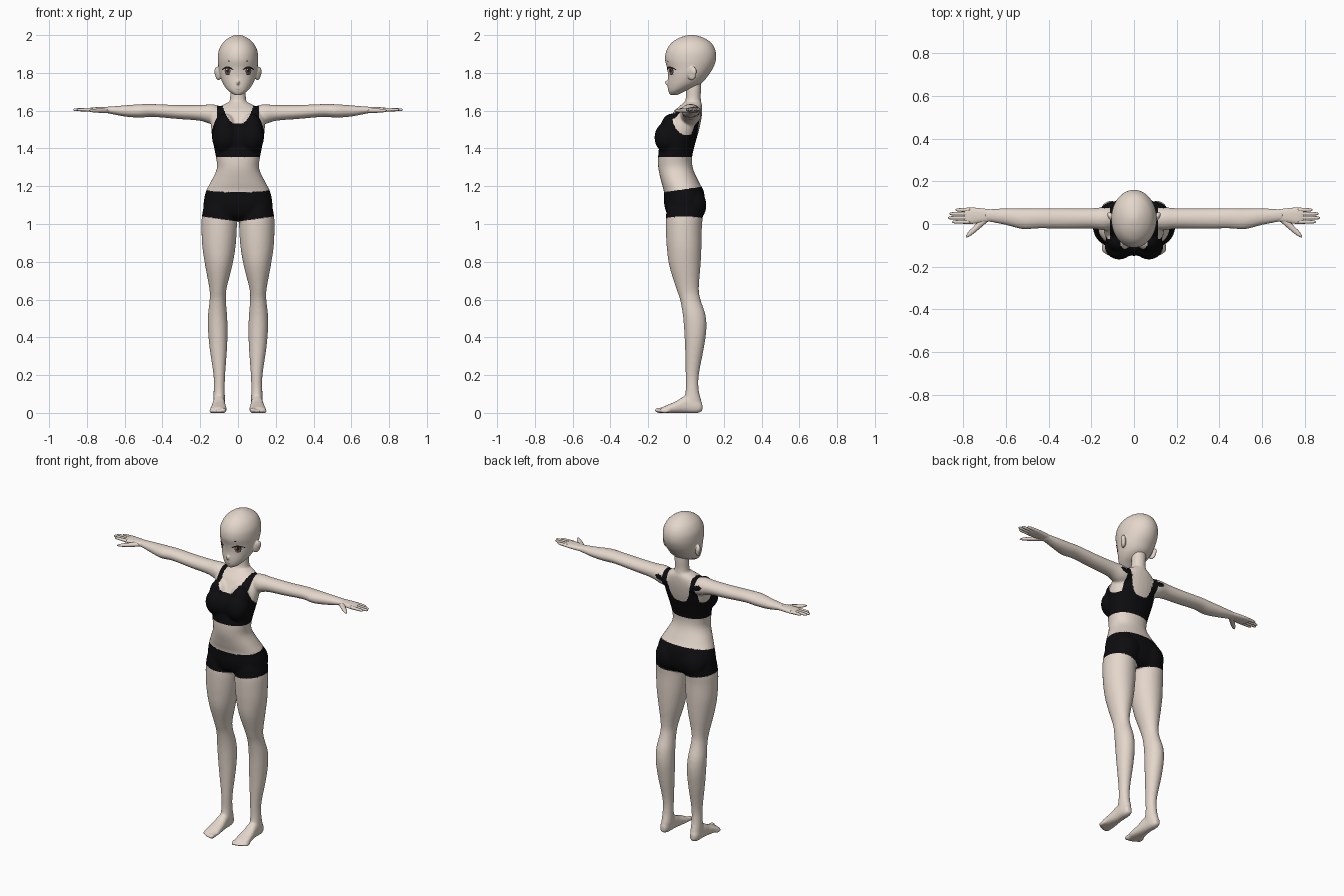
import bpy, bmesh, math
from mathutils import Vector, Matrix
from mathutils.bvhtree import BVHTree

if "Cube" in bpy.data.objects:
    bpy.data.objects.remove(bpy.data.objects["Cube"])


def material(name, colour):
    mat = bpy.data.materials.new(name)
    mat.use_nodes = True
    mat.diffuse_color = (*colour, 1)
    bsdf = next(n for n in mat.node_tree.nodes if n.type == 'BSDF_PRINCIPLED')
    bsdf.inputs["Base Color"].default_value = (*colour, 1)
    bsdf.inputs["Roughness"].default_value = 0.8
    return mat


skin = material("skin", (0.78, 0.68, 0.6))
cloth = material("black_cloth", (0.004, 0.004, 0.005))
white = material("eye_white", (0.8, 0.77, 0.74))
brown = material("iris_brown", (0.16, 0.09, 0.07))
dark = material("lash_dark", (0.02, 0.014, 0.012))
lip = material("lip_brown", (0.32, 0.2, 0.16))


def smooth_rows(rows, steps):
    """Catmull-Rom interpolation of the cross-section rows."""
    rows = [Vector(r) for r in rows]
    ext = [rows[0]] + rows + [rows[-1]]
    out = []
    for a, b, c, d in zip(ext, ext[1:], ext[2:], ext[3:]):
        for i in range(steps):
            t = i / steps
            out.append(0.5 * (2 * b + (c - a) * t + (2 * a - 5 * b + 4 * c - d) * t ** 2
                              + (3 * b - a - 3 * c + d) * t ** 3))
    return out + [rows[-1]]


def loft(bm, axis, rows, side=1, sides=32, steps=4, square=2.0):
    """Skin rows of (position, low, high, low, high) along an axis."""
    rings = []
    for t, a0, a1, b0, b1 in smooth_rows(rows, steps):
        ring = []
        for k in range(sides):
            ang = 2 * math.pi * k / sides
            c, s = (math.copysign(abs(w) ** (2 / square), w)
                    for w in (math.cos(ang), math.sin(ang)))
            a, b = (a0 + a1 + (a1 - a0) * c) / 2, (b0 + b1 + (b1 - b0) * s) / 2
            x, y, z = {'x': (t, a, b), 'y': (a, t, b), 'z': (a, b, t)}[axis]
            ring.append(bm.verts.new((x * side, y, z)))
        rings.append(ring)
    for low, high in zip(rings, rings[1:]):
        for k in range(sides):
            n = (k + 1) % sides
            bm.faces.new((low[k], low[n], high[n], high[k]))
    bm.faces.new(rings[0][::-1])
    bm.faces.new(rings[-1])


def symmetric(rows):
    return [(z, -w, w, front, back) for z, w, front, back in rows]


def blob(bm, centre, radii, tilt=0):
    mat = Matrix.Translation(centre) @ Matrix.Rotation(tilt, 4, 'Z') @ Matrix.Diagonal((*radii, 1))
    bmesh.ops.create_uvsphere(bm, u_segments=24, v_segments=16, radius=1, matrix=mat)


def finish(bm, name, *mats, recalc=True):
    if recalc:
        bmesh.ops.recalc_face_normals(bm, faces=bm.faces[:])
    mesh = bpy.data.meshes.new(name)
    bm.to_mesh(mesh)
    bm.free()
    for mat in mats:
        mesh.materials.append(mat)
    mesh.shade_smooth()
    obj = bpy.data.objects.new(name, mesh)
    bpy.context.collection.objects.link(obj)
    return obj


def blend(obj, voxel, iterations, *mats):
    """Fuse the overlapping parts of an object into one smooth skin."""
    remesh = obj.modifiers.new("blend", 'REMESH')
    remesh.mode = 'VOXEL'
    remesh.voxel_size = voxel
    relax = obj.modifiers.new("relax", 'SMOOTH')
    relax.factor, relax.iterations = 0.5, iterations
    bpy.context.view_layer.update()
    mesh = bpy.data.meshes.new_from_object(obj.evaluated_get(bpy.context.evaluated_depsgraph_get()))
    obj.modifiers.clear()
    obj.data = mesh
    mesh.materials.clear()
    for mat in mats:
        mesh.materials.append(mat)
    mesh.shade_smooth()
    return mesh


# Torso and neck
bm = bmesh.new()
loft(bm, 'z', symmetric([
    (1.015, .1, -.05, .05), (1.045, .172, -.095, .085), (1.1, .183, -.115, .1),
    (1.17, .171, -.117, .095), (1.22, .146, -.13, .07), (1.29, .113, -.146, .038),
    (1.35, .116, -.148, .032), (1.42, .13, -.14, .047), (1.5, .142, -.118, .07),
    (1.56, .14, -.085, .082), (1.6, .12, -.06, .086), (1.627, .085, -.03, .085),
    (1.645, .05, -.01, .08)]), square=2.2)
loft(bm, 'z', symmetric([(1.58, .07, -.045, .085), (1.63, .049, -.012, .083),
                         (1.67, .042, -.001, .078), (1.72, .042, 0, .08), (1.78, .04, .01, .08)]))
blob(bm, (0, -.09, 1.45), (.09, .06, .08))

for side in (1, -1):
    # Bust and seat
    blob(bm, (.07 * side, -.103, 1.458), (.068, .064, .08))
    blob(bm, (.07 * side, -.075, 1.505), (.06, .06, .08))
    blob(bm, (.085 * side, .035, 1.1), (.085, .073, .09))
    # Arm
    loft(bm, 'x', [
        (.07, -.01, .075, 1.53, 1.615), (.13, -.03, .08, 1.525, 1.633),
        (.2, -.022, .074, 1.546, 1.63), (.32, -.022, .073, 1.556, 1.63),
        (.45, -.021, .073, 1.567, 1.635), (.52, -.025, .073, 1.563, 1.634),
        (.6, -.005, .073, 1.569, 1.628), (.68, .01, .071, 1.584, 1.622),
        (.7, .008, .072, 1.586, 1.621)], side)
    # Leg
    loft(bm, 'z', [
        (1.16, .045, .14, -.08, .07), (1.1, .02, .178, -.1, .09), (1.04, .009, .191, -.106, .089),
        (.98, .006, .193, -.107, .084), (.88, .013, .189, -.102, .082),
        (.78, .03, .174, -.089, .077), (.66, .06, .152, -.052, .068),
        (.6, .064, .15, -.032, .077), (.52, .058, .159, -.017, .103),
        (.44, .055, .159, -.01, .108), (.34, .058, .15, -.005, .094),
        (.2, .068, .13, -.002, .068), (.12, .07, .129, -.002, .068),
        (.06, .069, .131, -.013, .082), (.02, .075, .129, -.005, .084)], side)
    # Foot and toes
    loft(bm, 'y', [
        (.087, .087, .118, .01, .05), (.06, .075, .13, -.001, .07), (0, .069, .133, -.001, .09),
        (-.05, .064, .14, -.001, .063), (-.1, .059, .147, -.001, .041),
        (-.13, .062, .143, 0, .029)], side, square=2.4)
    for k, tip in enumerate((.168, .163, .157, .15, .141)):
        size = .01 if k else .015
        blob(bm, ((.076 + k * .0155 + (k > 0) * .004) * side, .03 - tip, size - .001), (size, .03, size))

VOXEL = 0.006
body = finish(bm, "body")
skin_mesh = blend(body, VOXEL, 10, skin, cloth)


def garment(p):
    """Positive inside the top or the shorts, zero on their hems."""
    x, y, z = abs(p.x), p.y, p.z
    shorts = min(1.185 + .14 * y - z, z - 1.013 - .14 * x)
    neckline = 1.49 - .4 * y + .1 * (x / .075) ** 4 - z
    armhole = (math.hypot((y - .003) / .075, (z - 1.57) / .1) - 1) * .08
    top = min(z - 1.355, neckline, max(armhole, .112 - x), .165 - x)
    return max(shorts, top)


# Pull nearby vertices onto the hems, then colour the faces
bm = bmesh.new()
bm.from_mesh(skin_mesh)
bm.normal_update()
moves = []
for v in bm.verts:
    f = garment(v.co)
    if abs(f) < VOXEL * 0.4:
        eps = 0.0005
        grad = Vector([(garment(v.co + e * eps) - f) / eps for e in Matrix.Identity(3)])
        grad -= v.normal * grad.dot(v.normal)
        if grad.length > 0.7:
            moves.append((v, grad * (-f / grad.length_squared)))
for v, step in moves:
    v.co += step
for face in bm.faces:
    face.material_index = int(garment(face.calc_center_median()) > 0)
bm.to_mesh(skin_mesh)
bm.free()

# Hands
for label, side in (("left", 1), ("right", -1)):
    bm = bmesh.new()
    loft(bm, 'x', [(.66, .014, .067, 1.588, 1.618), (.72, .006, .074, 1.589, 1.619),
                   (.77, .0, .078, 1.592, 1.617), (.795, .006, .074, 1.597, 1.612)], side, square=2.4)
    for y, tip in ((.01, .853), (.029, .873), (.048, .866), (.066, .838)):
        rows = [(.77, .01), (.81, .0085), (tip - .015, .0075), (tip - .004, .005), (tip, .0015)]
        loft(bm, 'x', [(x, y - r, y + r, 1.605 - r, 1.605 + r) for x, r in rows], side, 12, 3)
    thumb = [(.68, .035, .018), (.715, .008, .022), (.75, -.026, .017), (.775, -.047, .013), (.789, -.06, .004)]
    loft(bm, 'x', [(x, y - r, y + r, 1.6 - r * .6, 1.6 + r * .6) for x, y, r in thumb], side, 14)
    finish(bm, label + "_hand", skin)

# Head with ears and nose
bm = bmesh.new()
loft(bm, 'z', symmetric([
    (1.682, .012, -.082, -.05), (1.69, .03, -.088, -.03), (1.705, .05, -.094, 0),
    (1.725, .068, -.097, .048), (1.75, .083, -.097, .088), (1.785, .096, -.095, .117),
    (1.825, .103, -.1, .143), (1.87, .107, -.111, .159), (1.915, .103, -.105, .157),
    (1.955, .084, -.081, .137), (1.982, .055, -.043, .101), (1.997, .025, -.002, .06),
    (2.001, .004, .024, .032)]), sides=48)
blob(bm, (0, -.093, 1.748), (.009, .019, .014))
for side in (1, -1):
    blob(bm, (.104 * side, .03, 1.797), (.013, .027, .036), -.5 * side)
    blob(bm, (.11 * side, .036, 1.807), (.013, .022, .026), -.5 * side)
head = finish(bm, "head")
blend(head, 0.004, 4, skin)
bm = bmesh.new()
bm.from_mesh(head.data)
face_surface = BVHTree.FromBMesh(bm)
bm.free()


def plate(name, x, z, rx, rz, lift, mat, bend=0):
    """Thin oval laid on the face, its ends drooping by bend."""
    bm = bmesh.new()

    def point(r, ang):
        u, w = r * math.cos(ang), r * math.sin(ang)
        px, pz = x + u * rx, z + w * rz - bend * u * u
        hit = face_surface.ray_cast(Vector((px, -1, pz)), Vector((0, 1, 0)))[0]
        return bm.verts.new((px, hit.y - lift, pz))

    count = 24
    middle = point(0, 0)
    rings = [[point(r / 4, 2 * math.pi * k / count) for k in range(count)] for r in range(1, 5)]
    for k in range(count):
        n = (k + 1) % count
        bm.faces.new((middle, rings[0][k], rings[0][n]))
        for a, b in zip(rings, rings[1:]):
            bm.faces.new((a[k], b[k], b[n], a[n]))
    finish(bm, name, mat, recalc=False)


# Eyes, lashes, brows and mouth
for label, side in (("left", 1), ("right", -1)):
    x = .055 * side
    plate(label + "_eye_white", x, 1.809, .026, .019, .001, white)
    plate(label + "_iris_rim", x, 1.81, .0155, .0195, .002, dark)
    plate(label + "_iris", x, 1.809, .013, .0165, .003, brown)
    plate(label + "_pupil", x, 1.812, .007, .01, .004, dark)
    plate(label + "_glint", x - .005, 1.818, .0035, .004, .005, white)
    plate(label + "_upper_lash", x, 1.829, .031, .0055, .005, dark, .014)
    plate(label + "_lower_lash", x, 1.79, .014, .0015, .002, dark, -.003)
    plate(label + "_brow", .048 * side, 1.862, .006, .003, .001, dark)
plate("mouth", 0, 1.714, .014, .0014, .001, lip, -.002)
